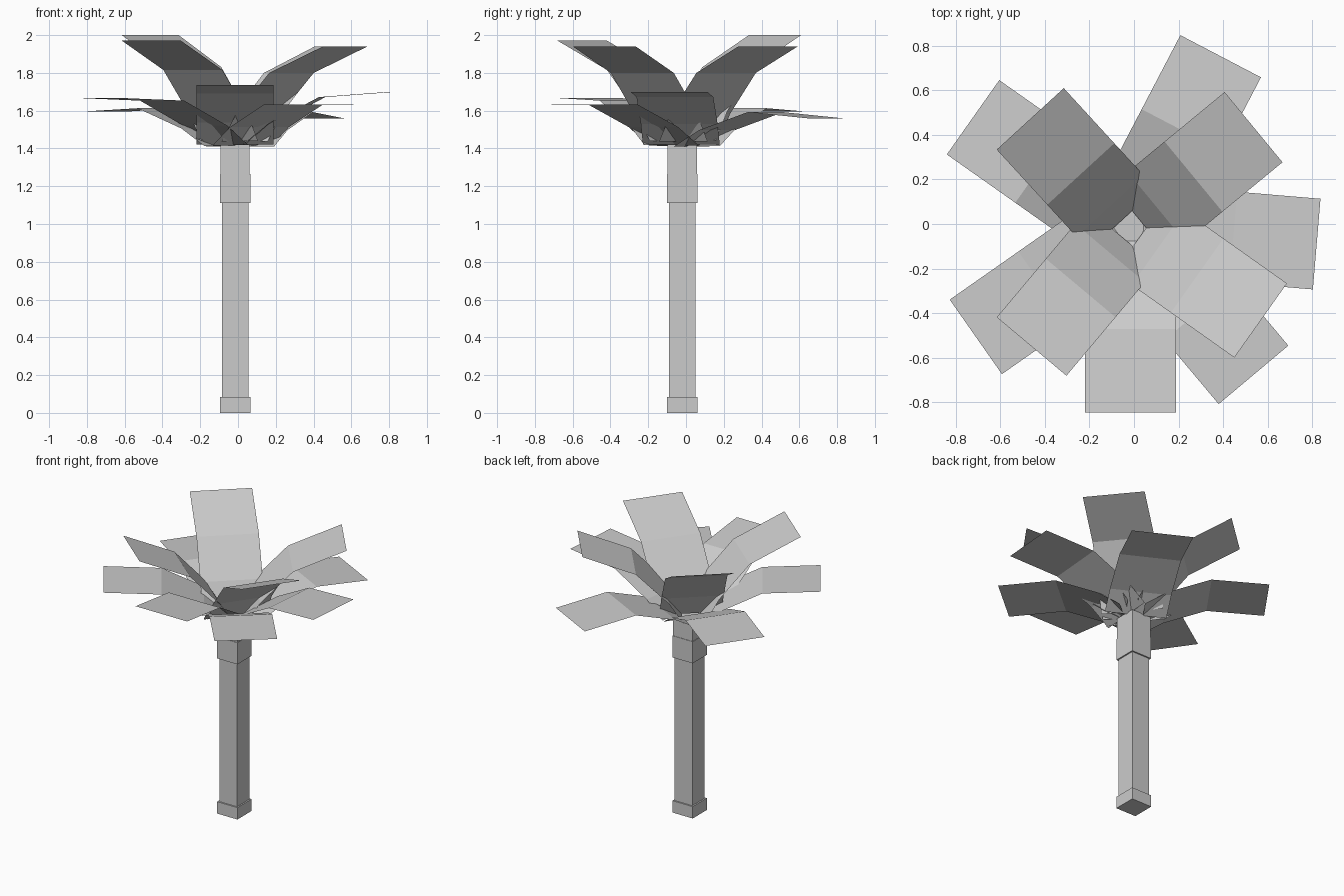
import bpy, bmesh
from math import radians, cos, sin
from mathutils import Vector

if "Cube" in bpy.data.objects:
    bpy.data.objects.remove(bpy.data.objects["Cube"])

CX, CY = -0.015, -0.02          # trunk axis
CROWN_Z = 1.423                 # pivot shared by all leaves
HALF_WIDTH = 0.204
# leaf side profile: (distance from pivot, angle relative to the tip)
PROFILE = [(0.057, -21.6), (0.22, 10.8), (0.525, 10.0), (0.882, 0.0)]


def make_object(name, bm):
    mesh = bpy.data.meshes.new(name)
    bm.to_mesh(mesh)
    bm.free()
    obj = bpy.data.objects.new(name, mesh)
    bpy.context.collection.objects.link(obj)
    return obj


def post(name, half, z0, z1):
    bm = bmesh.new()
    bmesh.ops.create_cube(bm, size=1)
    for v in bm.verts:
        v.co = Vector((CX + v.co.x * 2 * half, CY + v.co.y * 2 * half,
                       z0 + (v.co.z + 0.5) * (z1 - z0)))
    make_object(name, bm)


def leaf(name, azimuth, pitch):
    a = radians(azimuth)
    out, side = Vector((cos(a), sin(a), 0)), Vector((-sin(a), cos(a), 0))
    bm = bmesh.new()
    previous = None
    for dist, offset in PROFILE:
        t = radians(pitch + offset)
        mid = Vector((CX, CY, CROWN_Z + dist * sin(t))) + out * dist * cos(t)
        row = [bm.verts.new(mid - side * HALF_WIDTH), bm.verts.new(mid + side * HALF_WIDTH)]
        if previous:
            bm.faces.new((previous[0], row[0], row[1], previous[1]))
        previous = row
    make_object(name, bm)


# Square trunk with foot and two collars under the crown
post("trunk_foot", 0.08, 0, 0.085)
post("trunk", 0.07, 0.085, 1.11)
post("lower_collar", 0.08, 1.11, 1.265)
post("upper_collar", 0.077, 1.265, 1.42)

# Steep upper leaves: azimuth, pitch
for i, (az, pitch) in enumerate([(132.5, 40.9), (39.5, 35.9), (-35.3, 35.9), (230, 38.4)]):
    leaf(f"upper_leaf_{i + 1}", az, pitch)

# Spreading lower leaves
for i, (az, pitch) in enumerate([(144.8, 11.2), (215, 16), (62.4, 8.8),
                                 (-50, 13.6), (270, 20.7), (-4.8, 18.3)]):
    leaf(f"lower_leaf_{i + 1}", az, pitch)
